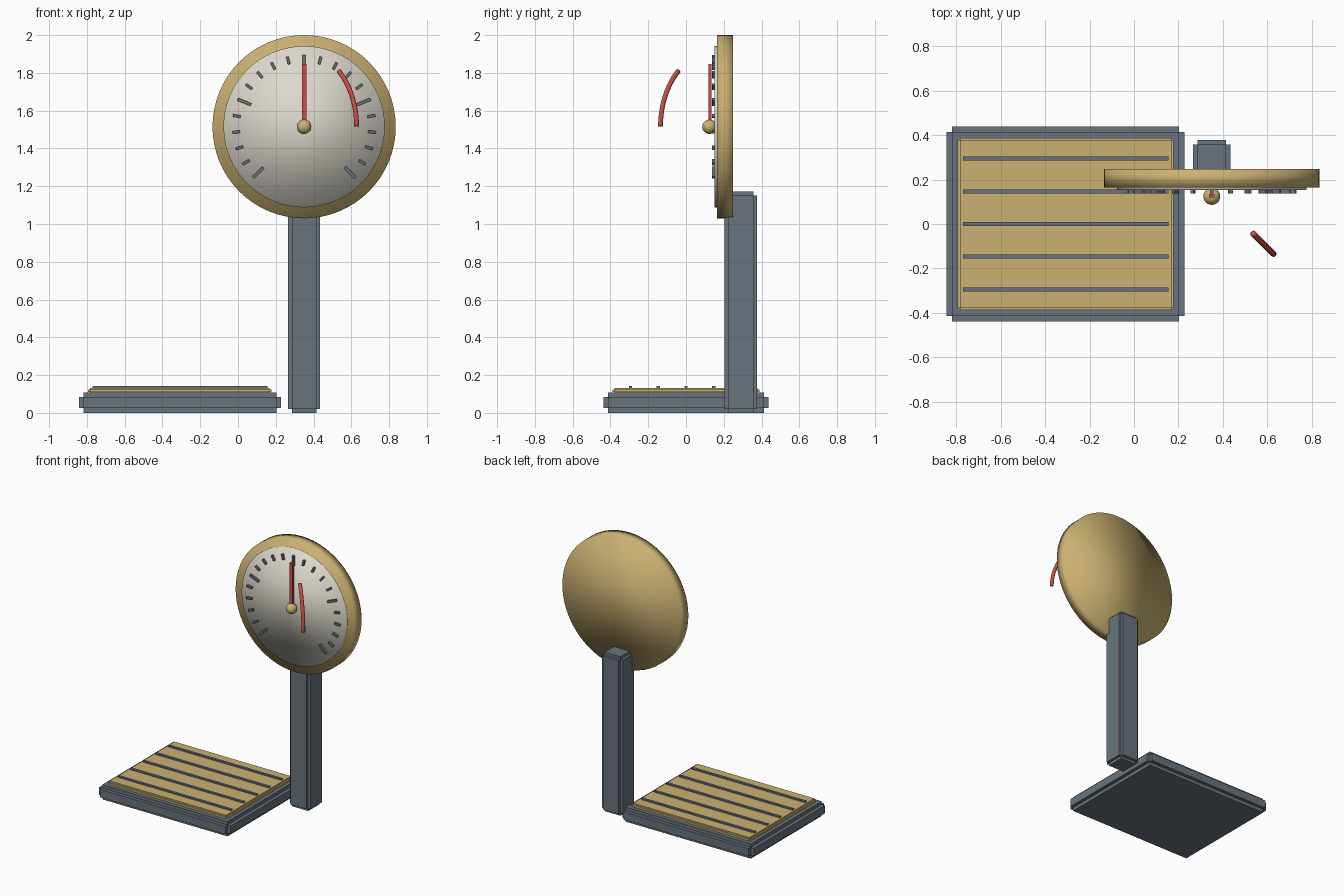
import bpy, bmesh, math
from mathutils import Matrix, Vector

cube = bpy.data.objects.get("Cube")
if cube:
    bpy.data.objects.remove(cube, do_unlink=True)


def material(name, rgb):
    m = bpy.data.materials.new(name)
    m.use_nodes = True
    m.diffuse_color = (*rgb, 1)
    m.node_tree.nodes["Principled BSDF"].inputs["Base Color"].default_value = (*rgb, 1)
    return m


STEEL = material("blue_grey_steel", (0.14, 0.175, 0.205))
BRASS = material("warm_brass", (0.6, 0.44, 0.17))
IVORY = material("ivory", (0.72, 0.69, 0.61))
RED = material("red", (0.58, 0.075, 0.06))


def finish(bm, name, mat, smooth=False):
    me = bpy.data.meshes.new(name)
    for f in bm.faces:
        f.smooth = smooth
    bm.to_mesh(me)
    bm.free()
    me.materials.append(mat)
    ob = bpy.data.objects.new(name, me)
    bpy.context.collection.objects.link(ob)
    return ob


def add_box(bm, lo, hi, placement=Matrix()):
    lo, hi = Vector(lo), Vector(hi)
    scale = Matrix.Diagonal((*(hi - lo), 1))
    bmesh.ops.create_cube(bm, size=1, matrix=placement @ Matrix.Translation((lo + hi) / 2) @ scale)


def stepped_box(name, lo, hi, step, mat):
    """Box with a square rebate along every edge: three crossing boxes."""
    bm = bmesh.new()
    for axis in range(3):
        inset = Vector((step, step, step))
        inset[axis] = 0
        add_box(bm, Vector(lo) + inset, Vector(hi) - inset)
    return finish(bm, name, mat)


def disc(name, radius, y0, y1, mat):
    bm = bmesh.new()
    place = Matrix.Translation((CX, (y0 + y1) / 2, CZ)) @ Matrix.Rotation(math.pi / 2, 4, 'X')
    bmesh.ops.create_cone(bm, cap_ends=True, segments=64, radius1=radius,
                          radius2=radius, depth=y1 - y0, matrix=place)
    return finish(bm, name, mat, smooth=True)


CX, CZ = 0.35, 1.515   # dial centre

# Weighing platform and column
stepped_box("base", (-0.843, -0.438, 0), (0.228, 0.438, 0.108), 0.025, STEEL)
stepped_box("platform_plate", (-0.793, -0.388, 0.1), (0.178, 0.388, 0.133), 0.01, BRASS)
stepped_box("column", (0.265, 0.205, 0), (0.435, 0.377, 1.172), 0.02, STEEL)

# Grip strips on the platform
bm = bmesh.new()
for i in range(-2, 3):
    y = i * 0.147
    add_box(bm, (-0.77, y - 0.009, 0.125), (0.155, y + 0.009, 0.143))
finish(bm, "grip_strips", STEEL)

# Dial housing and face
disc("dial_housing", 0.485, 0.165, 0.248, BRASS)
disc("dial_face", 0.427, 0.152, 0.18, IVORY)

# Scale marks, with every fifth one longer
bm = bmesh.new()
for i in range(-10, 11):
    major = i % 5 == 0
    turn = Matrix.Translation((CX, 0, CZ)) @ Matrix.Rotation(math.radians(i * 13.5), 4, 'Y')
    half = 0.008 if major else 0.007
    add_box(bm, (-half, 0.138, 0.305 if major else 0.34), (half, 0.156, 0.381), turn)
finish(bm, "scale_marks", STEEL)

# Needle and hub
bm = bmesh.new()
add_box(bm, (CX - 0.012, 0.12, CZ), (CX + 0.012, 0.136, 1.848))
finish(bm, "needle", RED)
bm = bmesh.new()
bmesh.ops.create_uvsphere(bm, u_segments=24, v_segments=16, radius=0.038,
                          matrix=Matrix.Translation((CX, 0.124, CZ)))
finish(bm, "needle_hub", BRASS, smooth=True)

# Curved red marker, an arc in a diagonal upright plane
bm = bmesh.new()
R, r, steps, sides = 0.393, 0.013, 24, 12
out = Vector((1, -1, 0)).normalized()
up = Vector((0, 0, 1))
side = out.cross(up)
rings = []
for i in range(steps + 1):
    a = math.radians(48.6) * i / steps
    radial = out * math.cos(a) + up * math.sin(a)
    centre = Vector((CX, 0.143, CZ)) + radial * R
    rings.append([bm.verts.new(centre + r * (radial * math.cos(t) + side * math.sin(t)))
                  for t in (math.tau * k / sides for k in range(sides))])
for a, b in zip(rings, rings[1:]):
    for k in range(sides):
        n = (k + 1) % sides
        bm.faces.new((a[k], a[n], b[n], b[k]))
bm.faces.new(rings[0])
bm.faces.new(rings[-1])
bmesh.ops.recalc_face_normals(bm, faces=bm.faces)
finish(bm, "curved_marker", RED, smooth=True)
